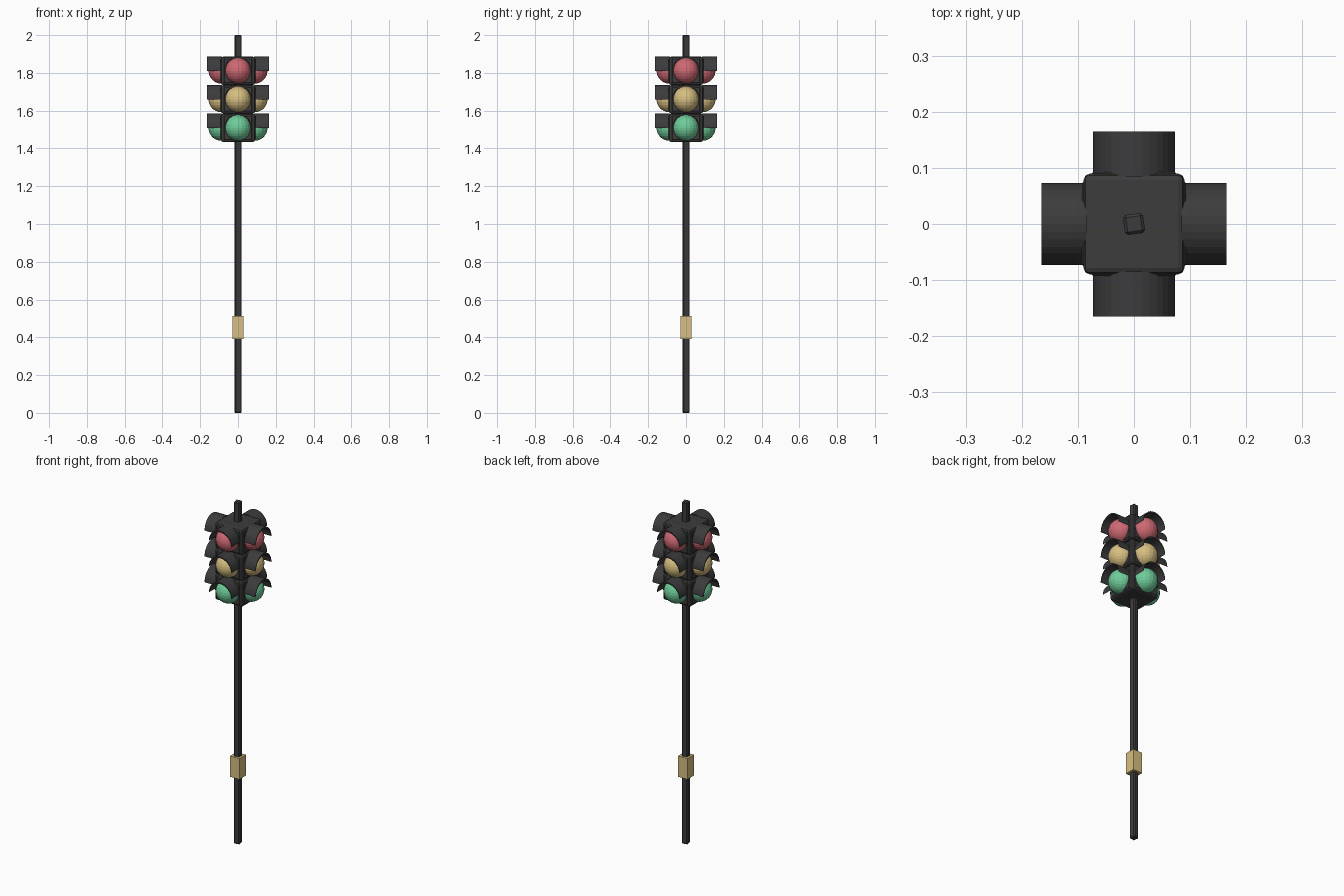
import bpy, bmesh, math
from mathutils import Matrix

if "Cube" in bpy.data.objects:
    bpy.data.objects.remove(bpy.data.objects["Cube"])


def material(name, rgb):
    m = bpy.data.materials.new(name)
    m.diffuse_color = (*rgb, 1)
    m.use_nodes = True
    m.node_tree.nodes["Principled BSDF"].inputs["Base Color"].default_value = m.diffuse_color
    return m


DARK = material("dark_metal", (0.045, 0.045, 0.047))
TAN = material("tan", (0.68, 0.52, 0.22))
RED = material("red", (0.62, 0.14, 0.17))
AMBER = material("amber", (0.68, 0.52, 0.22))
GREEN = material("green", (0.16, 0.6, 0.32))


def finish(bm, name, mat, matrix=Matrix()):
    bmesh.ops.recalc_face_normals(bm, faces=bm.faces[:])
    me = bpy.data.meshes.new(name)
    bm.to_mesh(me)
    bm.free()
    me.materials.append(mat)
    ob = bpy.data.objects.new(name, me)
    ob.matrix_world = matrix
    bpy.context.collection.objects.link(ob)
    return ob


def box(name, size, centre, mat, bevel=0.0, spin=0.0, segments=1):
    bm = bmesh.new()
    bmesh.ops.create_cube(bm, size=1)
    bmesh.ops.scale(bm, vec=size, verts=bm.verts[:])
    if bevel:
        bmesh.ops.bevel(bm, geom=bm.edges[:], offset=bevel, segments=segments,
                        affect='EDGES', profile=0.5)
    return finish(bm, name, mat, Matrix.Translation(centre) @ Matrix.Rotation(spin, 4, 'Z'))


def lamp(name, mat, matrix):
    bm = bmesh.new()
    bmesh.ops.create_uvsphere(bm, u_segments=20, v_segments=14, radius=0.068)
    bmesh.ops.translate(bm, vec=(0, -0.088, 0), verts=bm.verts[:])
    return finish(bm, name, mat, matrix)


def visor(name, matrix, steps=16):
    # half-round hood whose thickness tapers to a point at both ends
    bm = bmesh.new()
    outline = []
    for i in range(steps + 1):
        a = math.pi * i / steps
        outline.append((0.073 * math.cos(a), 0.077 * math.sin(a)))
    for i in range(steps - 1, 0, -1):
        a = math.pi * i / steps
        outline.append((0.071 * math.cos(a), 0.068 * math.sin(a)))
    face = bm.faces.new([bm.verts.new((x, -0.165, z)) for x, z in outline])
    ext = bmesh.ops.extrude_face_region(bm, geom=[face], use_keep_orig=True)
    moved = [g for g in ext["geom"] if isinstance(g, bmesh.types.BMVert)]
    bmesh.ops.translate(bm, vec=(0, 0.08, 0), verts=moved)
    return finish(bm, name, DARK, matrix)


# pole, slightly turned, and the push-button box
box("pole", (0.036, 0.036, 2.0), (0, 0, 1.0), DARK, 0.005, math.radians(8))
box("button_box", (0.06, 0.06, 0.122), (0, 0, 0.452), TAN)

# three stacked housings, each with a lamp, hood and face plate on four sides
for label, z, mat in (("red", 1.811, RED), ("amber", 1.66, AMBER), ("green", 1.509, GREEN)):
    box(label + "_housing", (0.18, 0.18, 0.15), (0, 0, z), DARK, 0.012, 0, 2)
    for k in range(4):
        m = Matrix.Translation((0, 0, z)) @ Matrix.Rotation(k * math.pi / 2, 4, 'Z')
        lamp(f"{label}_lamp_{k + 1}", mat, m)
        visor(f"{label}_visor_{k + 1}", m)
        box(f"{label}_face_plate_{k + 1}", (0.15, 0.01, 0.13), (0, 0, 0), DARK, 0.003
            ).matrix_world = m @ Matrix.Translation((0, -0.088, 0))
